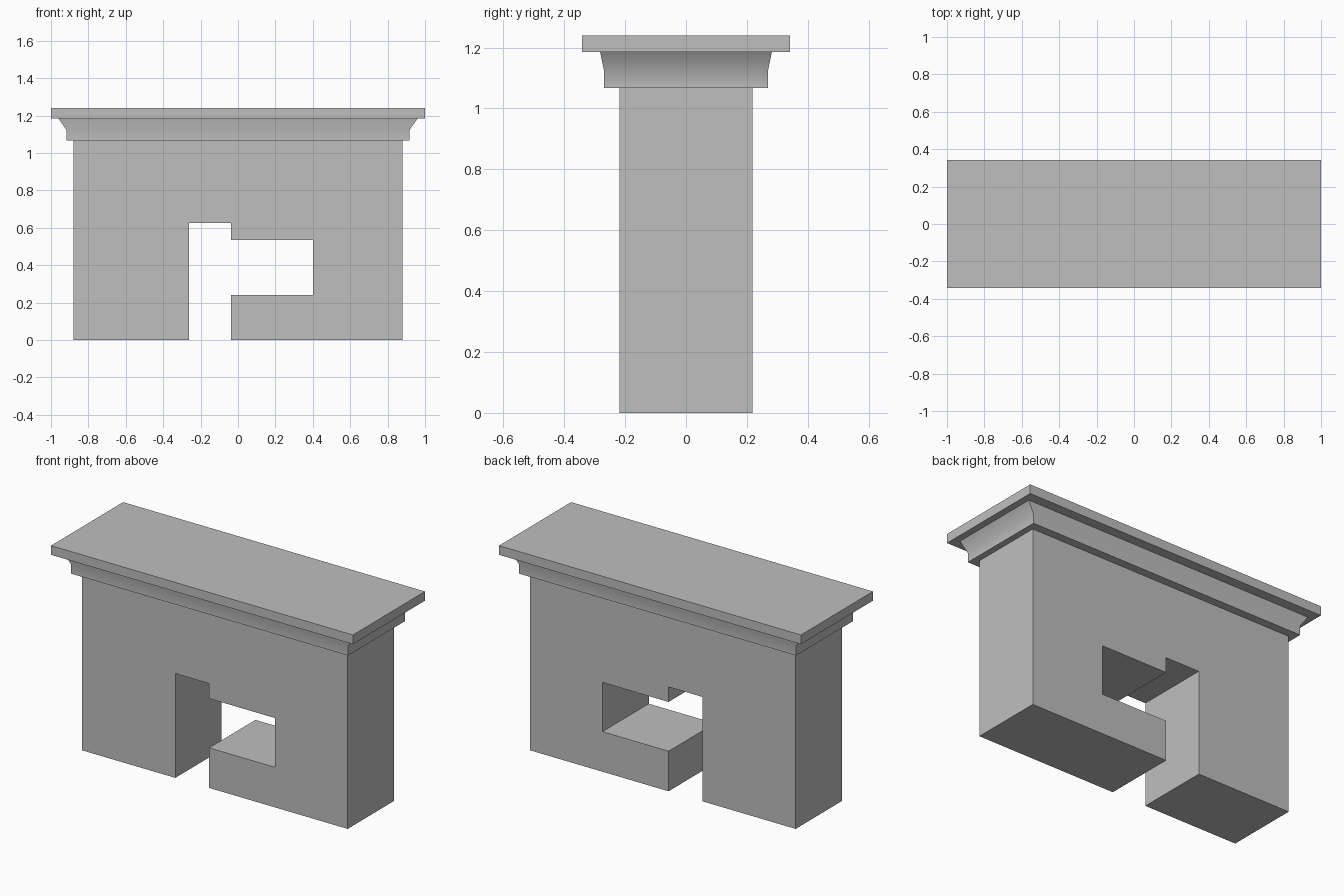
import bpy
import bmesh
import math

cube = bpy.data.objects.get("Cube")
if cube:
    bpy.data.objects.remove(cube, do_unlink=True)

grey = bpy.data.materials.new("plain_grey")
grey.use_nodes = True
colour = (0.52, 0.52, 0.52, 1)
grey.diffuse_color = colour
grey.node_tree.nodes["Principled BSDF"].inputs["Base Color"].default_value = colour


def finish(name, bm):
    """Turn a bmesh into a grey object."""
    bmesh.ops.recalc_face_normals(bm, faces=bm.faces[:])
    mesh = bpy.data.meshes.new(name)
    bm.to_mesh(mesh)
    bm.free()
    mesh.materials.append(grey)
    obj = bpy.data.objects.new(name, mesh)
    bpy.context.collection.objects.link(obj)
    return obj


def extrude_y(name, outline, half_depth):
    """Extrude an x-z outline through the depth."""
    bm = bmesh.new()
    face = bm.faces.new([bm.verts.new((x, -half_depth, z)) for x, z in outline])
    made = bmesh.ops.extrude_face_region(bm, geom=[face])["geom"]
    verts = [v for v in made if isinstance(v, bmesh.types.BMVert)]
    bmesh.ops.translate(bm, verts=verts, vec=(0, 2 * half_depth, 0))
    return finish(name, bm)


def stacked_rectangles(name, levels):
    """Join rectangular rings (half width, half depth, height) and cap the ends."""
    bm = bmesh.new()
    corners = [(-1, -1), (1, -1), (1, 1), (-1, 1)]
    rings = [[bm.verts.new((sx * w, sy * d, z)) for sx, sy in corners]
             for w, d, z in levels]
    for low, high in zip(rings, rings[1:]):
        for i in range(4):
            j = (i + 1) % 4
            bm.faces.new((low[i], low[j], high[j], high[i]))
    bm.faces.new(rings[0][::-1])
    bm.faces.new(rings[-1])
    return finish(name, bm)


# Wall with a doorway that opens into a side recess
wall_top = 1.067
extrude_y("wall", [
    (-0.88, 0), (-0.262, 0), (-0.262, 0.625), (-0.038, 0.625),
    (-0.038, 0.535), (0.4, 0.535), (0.4, 0.24), (-0.038, 0.24),
    (-0.038, 0), (0.88, 0), (0.88, wall_top), (-0.88, wall_top)], 0.219)

# Cornice: upright band with a flared, softly shaded upper part
cornice = stacked_rectangles("cornice", [
    (0.917, 0.269, wall_top), (0.917, 0.269, 1.122), (0.96, 0.282, 1.185)])
bpy.context.view_layer.objects.active = cornice
cornice.select_set(True)
bpy.ops.object.shade_smooth_by_angle(angle=math.radians(45))

# Flat slab on top
stacked_rectangles("top_slab", [(1, 0.341, 1.185), (1, 0.341, 1.24)])
